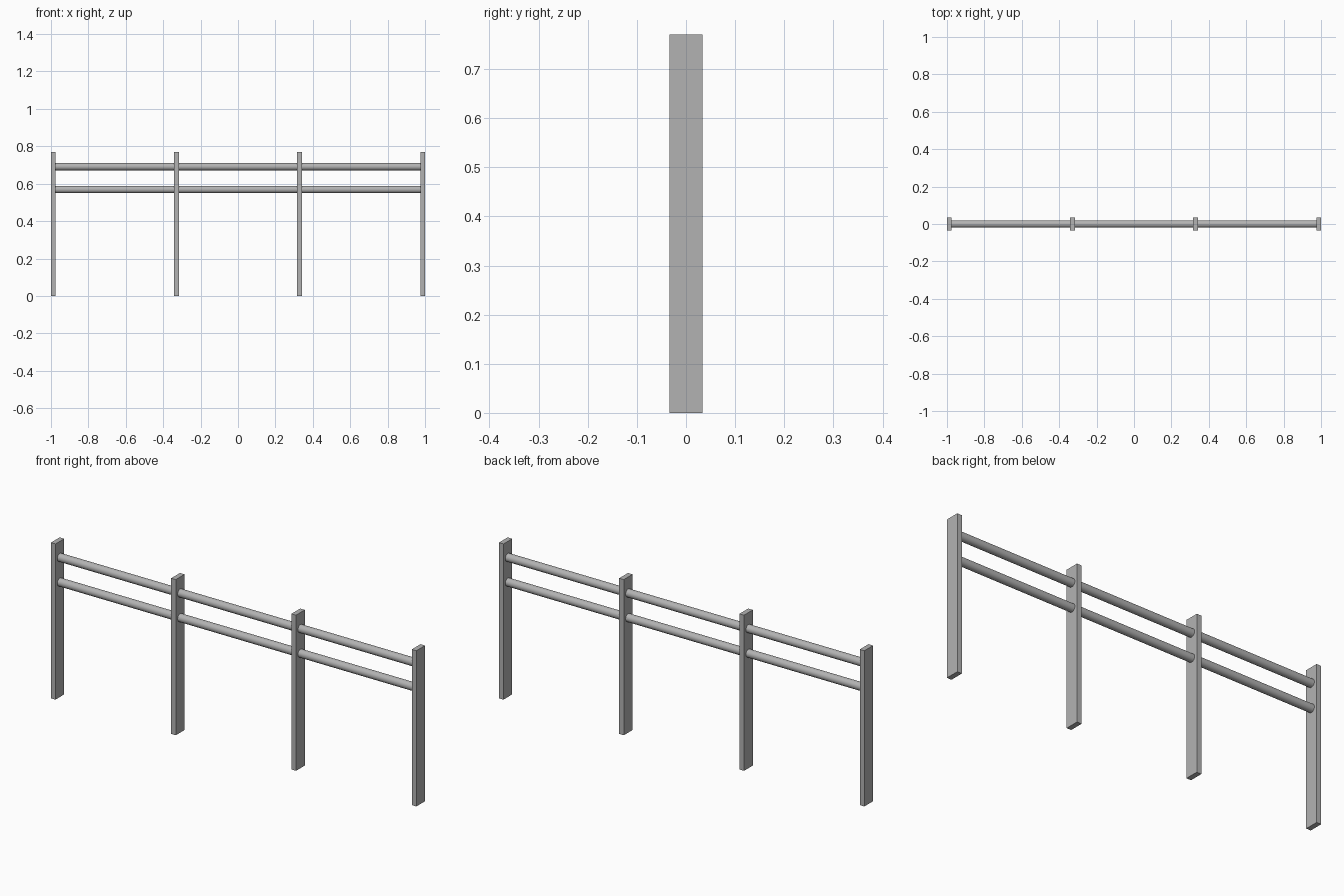
import bpy
import math

if "Cube" in bpy.data.objects:
    bpy.data.objects.remove(bpy.data.objects["Cube"])

POST_X = (-0.9875, -0.329, 0.329, 0.9875)
POST_W, POST_D, POST_H = 0.025, 0.068, 0.77
RAIL_Z = (0.569, 0.691)
RAIL_R = 0.02

steel = bpy.data.materials.new("grey_steel")
steel.diffuse_color = (0.45, 0.45, 0.45, 1)
steel.use_nodes = True
steel.node_tree.nodes["Principled BSDF"].inputs["Base Color"].default_value = steel.diffuse_color


def finish(name):
    ob = bpy.context.object
    ob.name = name
    ob.data.materials.append(steel)
    return ob


# Flat upright posts
for i, x in enumerate(POST_X):
    bpy.ops.mesh.primitive_cube_add(size=1, location=(x, 0, POST_H / 2))
    bpy.context.object.scale = (POST_W, POST_D, POST_H)
    bpy.ops.object.transform_apply(location=False, rotation=False, scale=True)
    finish(f"post_{i + 1}")

# Two round rails per bay, spanning between the facing sides of the posts
for i, (a, b) in enumerate(zip(POST_X, POST_X[1:])):
    for z, level in zip(RAIL_Z, ("lower", "upper")):
        bpy.ops.mesh.primitive_cylinder_add(
            vertices=16, radius=RAIL_R, depth=b - a - POST_W,
            location=((a + b) / 2, 0, z), rotation=(0, math.pi / 2, 0))
        finish(f"{level}_rail_{i + 1}")
        bpy.ops.object.shade_smooth_by_angle(angle=math.radians(40))
